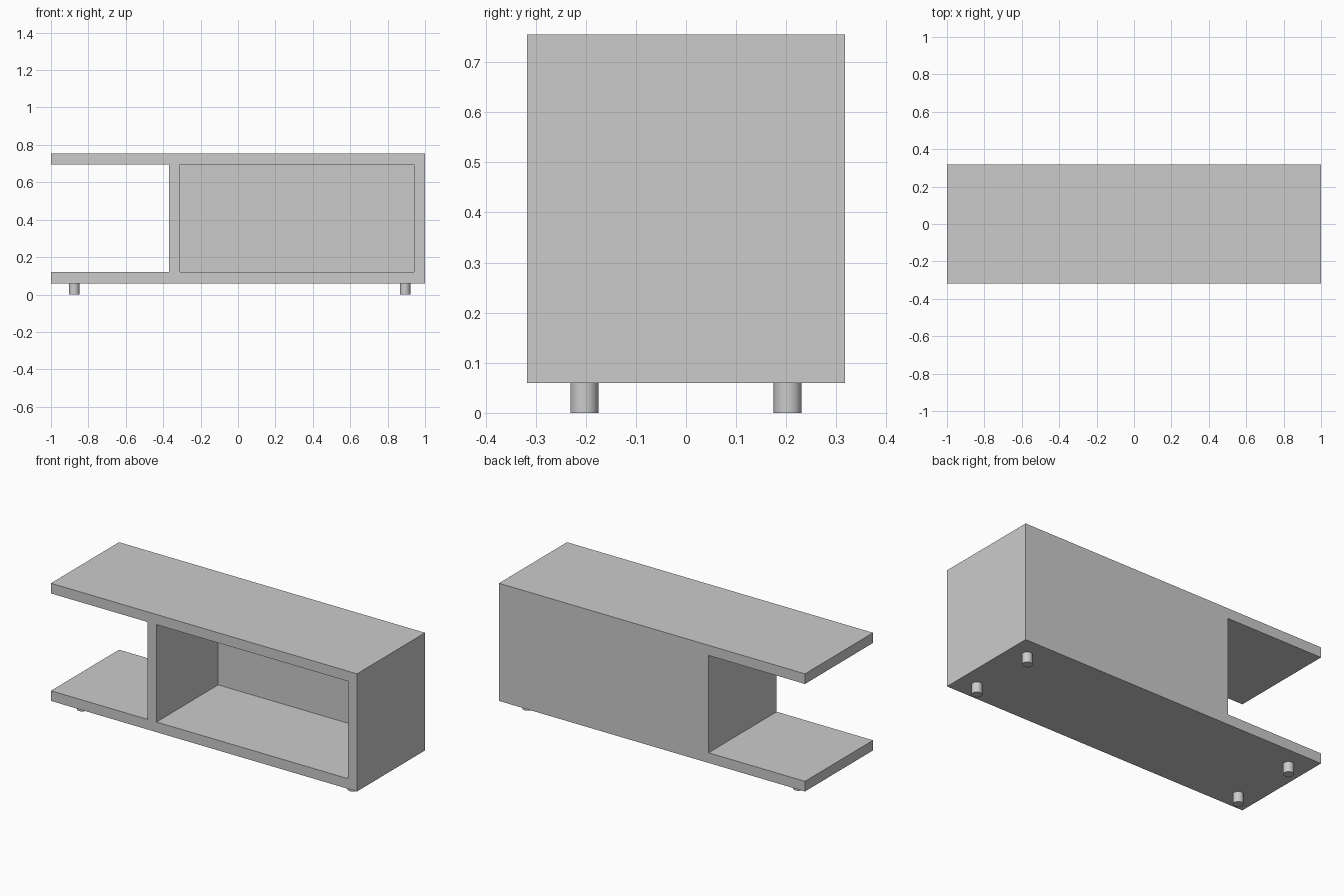
import bpy
import bmesh
from mathutils import Matrix, Vector

cube = bpy.data.objects.get("Cube")
if cube:
    bpy.data.objects.remove(cube, do_unlink=True)

# Single plain finish
GREY = (0.6, 0.6, 0.6, 1.0)
grey = bpy.data.materials.new("plain grey")
grey.use_nodes = True
grey.diffuse_color = GREY
grey.node_tree.nodes["Principled BSDF"].inputs["Base Color"].default_value = GREY

# Overall dimensions
DEPTH = 0.3175
BOTTOM, TOP = 0.06, 0.755
BOARD = 0.06
DIVIDER = -0.37


def add_object(name, bm):
    bmesh.ops.recalc_face_normals(bm, faces=bm.faces)
    mesh = bpy.data.meshes.new(name)
    bm.to_mesh(mesh)
    bm.free()
    mesh.materials.append(grey)
    obj = bpy.data.objects.new(name, mesh)
    bpy.context.collection.objects.link(obj)
    return obj


def extrude_outline(name, outline, y0, y1):
    """Extrude an (x, z) outline from y0 to y1."""
    bm = bmesh.new()
    face = bm.faces.new([bm.verts.new((x, y0, z)) for x, z in outline])
    result = bmesh.ops.extrude_face_region(bm, geom=[face])
    moved = [v for v in result["geom"] if isinstance(v, bmesh.types.BMVert)]
    bmesh.ops.translate(bm, verts=moved, vec=Vector((0, y1 - y0, 0)))
    return add_object(name, bm)


# Cabinet body: C-shaped outline with an open bay on one end
low, high = BOTTOM + BOARD, TOP - BOARD
body = extrude_outline("cabinet_body", [
    (-1, BOTTOM), (1, BOTTOM), (1, TOP), (-1, TOP),
    (-1, high), (DIVIDER, high), (DIVIDER, low), (-1, low)], -DEPTH, DEPTH)

# Front compartment, hollowed out up to the back panel
inner_left, inner_right = DIVIDER + BOARD, 1 - BOARD
cutter = extrude_outline("compartment_cutter", [
    (inner_left, low), (inner_right, low),
    (inner_right, high), (inner_left, high)], -DEPTH - 0.1, DEPTH - BOARD)
cutter.hide_render = True

hollow = body.modifiers.new("compartment", 'BOOLEAN')
hollow.operation = 'DIFFERENCE'
hollow.solver = 'EXACT'
hollow.object = cutter
bpy.context.view_layer.objects.active = body
bpy.ops.object.modifier_apply(modifier=hollow.name)
bpy.data.objects.remove(cutter, do_unlink=True)

# Short round feet
for side, x in (("right", -0.876), ("left", 0.893)):
    for end, y in (("front", -0.203), ("back", 0.203)):
        bm = bmesh.new()
        bmesh.ops.create_cone(bm, cap_ends=True, segments=32,
                              radius1=0.028, radius2=0.028, depth=BOTTOM,
                              matrix=Matrix.Translation((x, y, BOTTOM / 2)))
        foot = add_object(f"{end}_{side}_foot", bm)
        bpy.ops.object.select_all(action='DESELECT')
        foot.select_set(True)
        bpy.context.view_layer.objects.active = foot
        bpy.ops.object.shade_smooth_by_angle()
